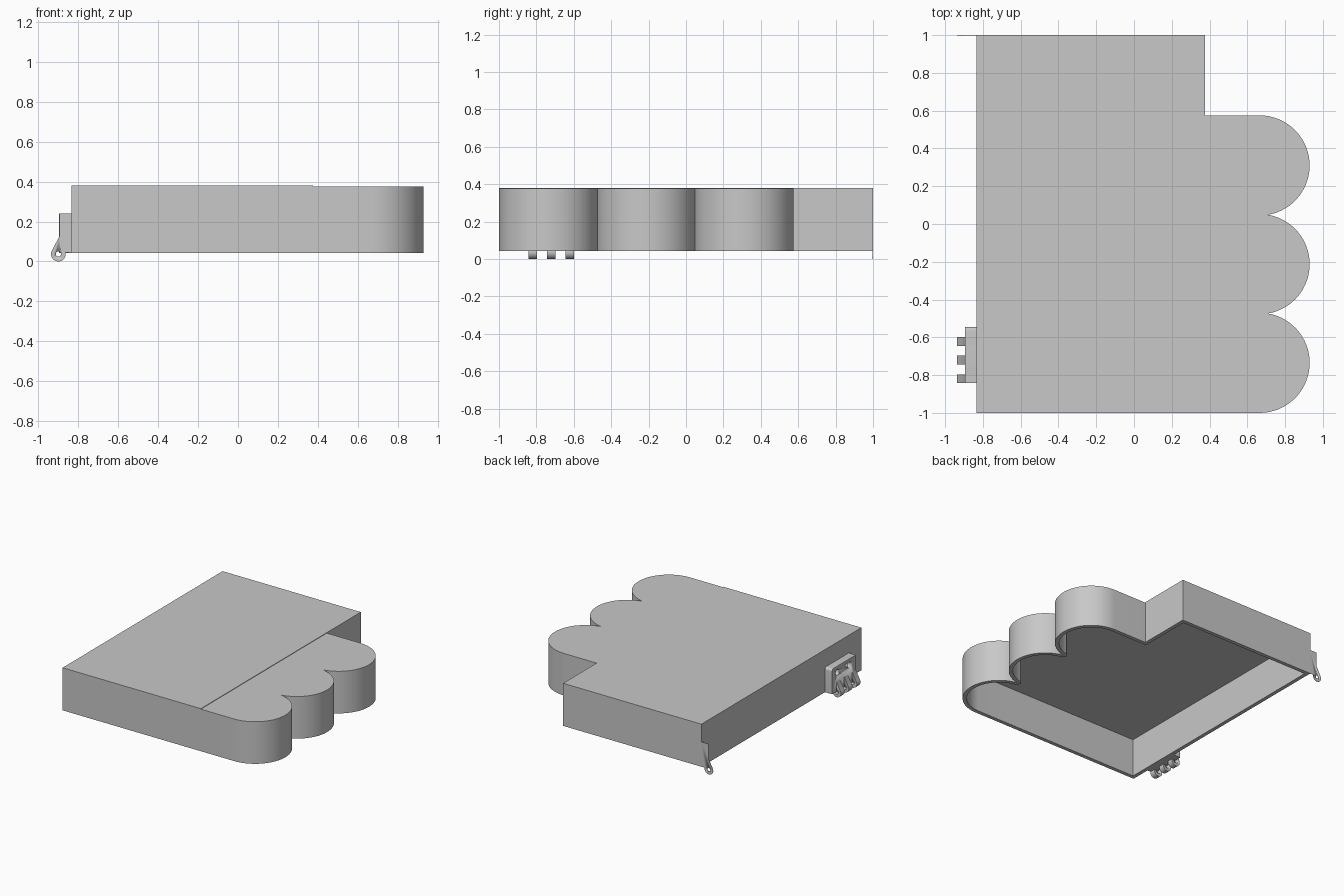
import bpy, bmesh, math

cube = bpy.data.objects.get("Cube")
if cube:
    bpy.data.objects.remove(cube)

grey = bpy.data.materials.new("light_grey")
grey.use_nodes = True
colour = (0.58, 0.58, 0.58, 1)
grey.diffuse_color = colour
grey.node_tree.nodes["Principled BSDF"].inputs["Base Color"].default_value = colour

WALL = 0.03
BOTTOM, TOP = 0.043, 0.376
RIGHT, STEP = -0.835, 0.375
LOBE_X, LOBE_R = 0.665, 0.265
LOBE_YS = (-0.735, -0.2125, 0.31)


def finish(name, bm):
    bmesh.ops.remove_doubles(bm, verts=bm.verts, dist=1e-5)
    bmesh.ops.recalc_face_normals(bm, faces=bm.faces)
    mesh = bpy.data.meshes.new(name)
    bm.to_mesh(mesh)
    bm.free()
    mesh.materials.append(grey)
    ob = bpy.data.objects.new(name, mesh)
    bpy.context.collection.objects.link(ob)
    bpy.ops.object.select_all(action='DESELECT')
    ob.select_set(True)
    bpy.context.view_layer.objects.active = ob
    bpy.ops.object.shade_smooth_by_angle(angle=math.radians(30))
    return ob


def arc(cx, cy, r, start, end, steps):
    angles = [start + (end - start) * i / steps for i in range(steps + 1)]
    return [(cx + r * math.cos(a), cy + r * math.sin(a)) for a in angles]


def prism(name, points, place, low, high):
    """Extrude a closed 2D outline; place maps (a, b, depth) to x, y, z."""
    bm = bmesh.new()
    a, b = [[bm.verts.new(place(u, v, d)) for u, v in points] for d in (low, high)]
    bm.faces.new(a)
    bm.faces.new(b)
    for i in range(len(a)):
        j = (i + 1) % len(a)
        bm.faces.new((a[i], a[j], b[j], b[i]))
    return finish(name, bm)


def upright(u, v, d):
    return (u, v, d)


def sideways(u, v, d):
    return (u, d, v)


def along_x(u, v, d):
    return (d, u, v)


def outline(t):
    """Scalloped plan, offset inward by t with matching point counts."""
    half = (LOBE_YS[1] - LOBE_YS[0]) / 2
    meet = math.asin(half / LOBE_R)
    cusp_x = LOBE_X + LOBE_R * math.cos(meet)
    points = [(RIGHT + t, -1 + t), (STEP, -1 + t)]
    for i, y in enumerate(LOBE_YS):
        start = -math.pi / 2 if i == 0 else -meet
        end = math.pi / 2 if i == 2 else meet
        points += arc(LOBE_X, y, LOBE_R - t, start, end, 32)
        if i < 2:
            points.append((cusp_x - t, y + half))
    edge_y = LOBE_YS[2] + LOBE_R - t
    return points + [(STEP - t, edge_y), (STEP - t, 1 - t), (RIGHT + t, 1 - t)]


# Hollow body, open underneath
bm = bmesh.new()
rings = [[bm.verts.new((x, y, z)) for x, y in outline(t)]
         for t, z in ((0, TOP), (0, BOTTOM), (WALL, BOTTOM), (WALL, TOP - WALL))]
# Merge repeated cusp points before making the caps
count = len(rings[0])
for upper, lower in zip(rings, rings[1:]):
    for i in range(count):
        j = (i + 1) % count
        if (upper[i].co - upper[j].co).length < 1e-5:
            upper[j].co = upper[i].co
        bm.faces.new((upper[i], upper[j], lower[j], lower[i]))
bm.faces.new(rings[0])
bm.faces.new(rings[3])
bmesh.ops.dissolve_degenerate(bm, dist=1e-5, edges=bm.edges)
finish("hollow_body", bm)

# Slightly raised main panel
panel = [(RIGHT, -1), (STEP, -1), (STEP, 1), (RIGHT, 1)]
prism("main_panel", panel, upright, TOP, TOP + 0.004)

# Hinge profile with a rounded eye at its lower end
EYE = (-0.9, 0.037)
FRONT = -0.895
hinge_profile = ([(RIGHT, 0.24), (FRONT, 0.24), (FRONT, 0.125)]
                 + arc(*EYE, 0.037, math.radians(152), math.radians(372), 24)
                 + [(RIGHT, BOTTOM)])


def cut(ob, cutter):
    mod = ob.modifiers.new("hole", 'BOOLEAN')
    mod.operation = 'DIFFERENCE'
    mod.solver = 'EXACT'
    mod.object = cutter


def hide(ob):
    ob.hide_render = True
    ob.hide_viewport = True
    ob.display_type = 'WIRE'


pin_cutter = prism("pin_cutter", arc(*EYE, 0.013, 0, math.tau * 23 / 24, 23),
                   sideways, -1.1, 1.1)

# Three hinge knuckles and the thin matching end flange
for i, y in enumerate((-0.82, -0.72, -0.622)):
    knuckle = prism(f"hinge_knuckle_{i + 1}", hinge_profile, sideways, y - 0.023, y + 0.023)
    cut(knuckle, pin_cutter)
flange = prism("end_flange", hinge_profile, sideways, 0.997, 1)
cut(flange, pin_cutter)

# Hinge plate with rounded upper corners and two screw holes
CORNER = 0.02
plate_outline = [(-0.835, BOTTOM), (-0.545, BOTTOM)]
plate_outline += arc(-0.545 - CORNER, 0.24 - CORNER, CORNER, 0, math.pi / 2, 6)
plate_outline += arc(-0.835 + CORNER, 0.24 - CORNER, CORNER, math.pi / 2, math.pi, 6)
plate = prism("hinge_plate", plate_outline, along_x, FRONT - 0.001, RIGHT + 0.001)
for i, y in enumerate((-0.765, -0.615)):
    screw_cutter = prism(f"screw_cutter_{i + 1}", arc(y, 0.19, 0.024, 0, math.tau * 23 / 24, 23),
                         along_x, FRONT - 0.05, RIGHT - 0.005)
    cut(plate, screw_cutter)
    for ob in bpy.data.objects:
        if ob.name.startswith("hinge_knuckle"):
            cut(ob, screw_cutter)
    hide(screw_cutter)
hide(pin_cutter)
